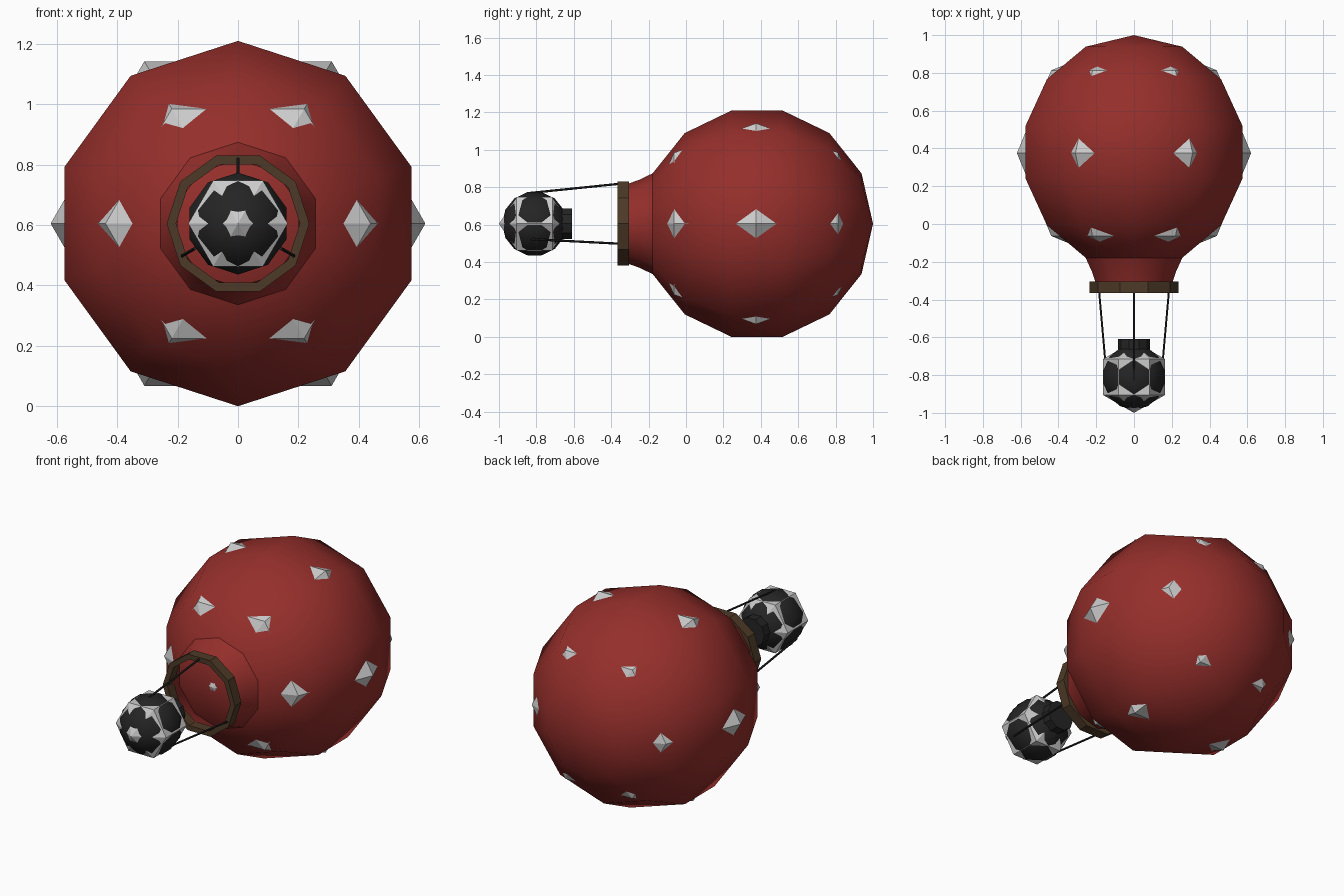
import bpy, bmesh
from math import sin, cos, pi, radians
from mathutils import Vector

if "Cube" in bpy.data.objects:
    bpy.data.objects.remove(bpy.data.objects["Cube"])

CZ = 0.605  # height of the long axis


def material(name, rgb):
    m = bpy.data.materials.new(name)
    m.diffuse_color = (*rgb, 1)
    m.use_nodes = True
    m.node_tree.nodes["Principled BSDF"].inputs["Base Color"].default_value = m.diffuse_color
    return m


RED = material("red", (0.30, 0.028, 0.024))
BROWN = material("brown", (0.075, 0.042, 0.02))
BLACK = material("black", (0.018, 0.018, 0.018))
WHITE = material("light_grey", (0.6, 0.6, 0.6))


def lathe(name, profile, segs, start, mat, smooth=False, closed=False):
    """Revolve (y, radius) points about the y axis at height CZ."""
    bm = bmesh.new()
    rings = []
    for y, r in profile:
        rings.append([bm.verts.new((r * cos(start + 2 * pi * i / segs), y,
                                    CZ + r * sin(start + 2 * pi * i / segs)))
                      for i in range(segs)])
    pairs = list(zip(rings, rings[1:]))
    if closed:
        pairs.append((rings[-1], rings[0]))
    for a, b in pairs:
        for i in range(segs):
            j = (i + 1) % segs
            bm.faces.new((a[i], a[j], b[j], b[i]))
    bmesh.ops.remove_doubles(bm, verts=bm.verts, dist=1e-5)
    bmesh.ops.recalc_face_normals(bm, faces=bm.faces)
    for f in bm.faces:
        f.smooth = smooth
    me = bpy.data.meshes.new(name)
    bm.to_mesh(me)
    bm.free()
    me.materials.append(mat)
    ob = bpy.data.objects.new(name, me)
    bpy.context.collection.objects.link(ob)
    return ob


def ball(name, y, radius, segs, rings, start, mat, smooth=False):
    pts = [(y - radius * cos(pi * k / rings), radius * sin(pi * k / rings))
           for k in range(rings + 1)]
    return lathe(name, pts, segs, start, mat, smooth)


def rope(name, a, b, radius=0.006):
    a, b = Vector(a), Vector(b)
    bpy.ops.mesh.primitive_cylinder_add(vertices=6, radius=radius,
                                        depth=(b - a).length, location=(a + b) / 2)
    ob = bpy.context.object
    ob.name = name
    ob.rotation_euler = (b - a).to_track_quat('Z', 'Y').to_euler()
    ob.data.materials.append(BLACK)


# Envelope: red sphere, flared neck, and a coarser sphere poking out as spots
ball("envelope", 0.38, 0.62, 10, 7, radians(18), RED, True)
lathe("envelope_neck", [(-0.179, 0.269), (-0.25, 0.235), (-0.32, 0.21)],
      10, radians(18), RED, True)
ball("envelope_spots", 0.375, 0.62, 6, 4, 0, WHITE)

# Wooden mouth ring
lathe("mouth_ring", [(-0.365, 0.205), (-0.365, 0.236), (-0.305, 0.236), (-0.305, 0.205)],
      10, 0, BROWN, closed=True)

# Patterned ball: dark sphere with a coarse light sphere poking through
ball("ball_dark", -0.81, 0.173, 10, 7, radians(18), BLACK, True)
ball("ball_light", -0.81, 0.19, 6, 3, 0, WHITE)

# Collar between ball and envelope
lathe("ball_collar", [(-0.70, 0), (-0.70, 0.085), (-0.61, 0.085), (-0.61, 0)],
      10, 0, BLACK)

# Three ropes from the ring to the ball
for i in range(3):
    t = radians(90 + 120 * i)
    rope(f"rope_{i + 1}",
         (0.215 * cos(t), -0.34, CZ + 0.215 * sin(t)),
         (0.165 * cos(t), -0.83, CZ + 0.165 * sin(t)))
